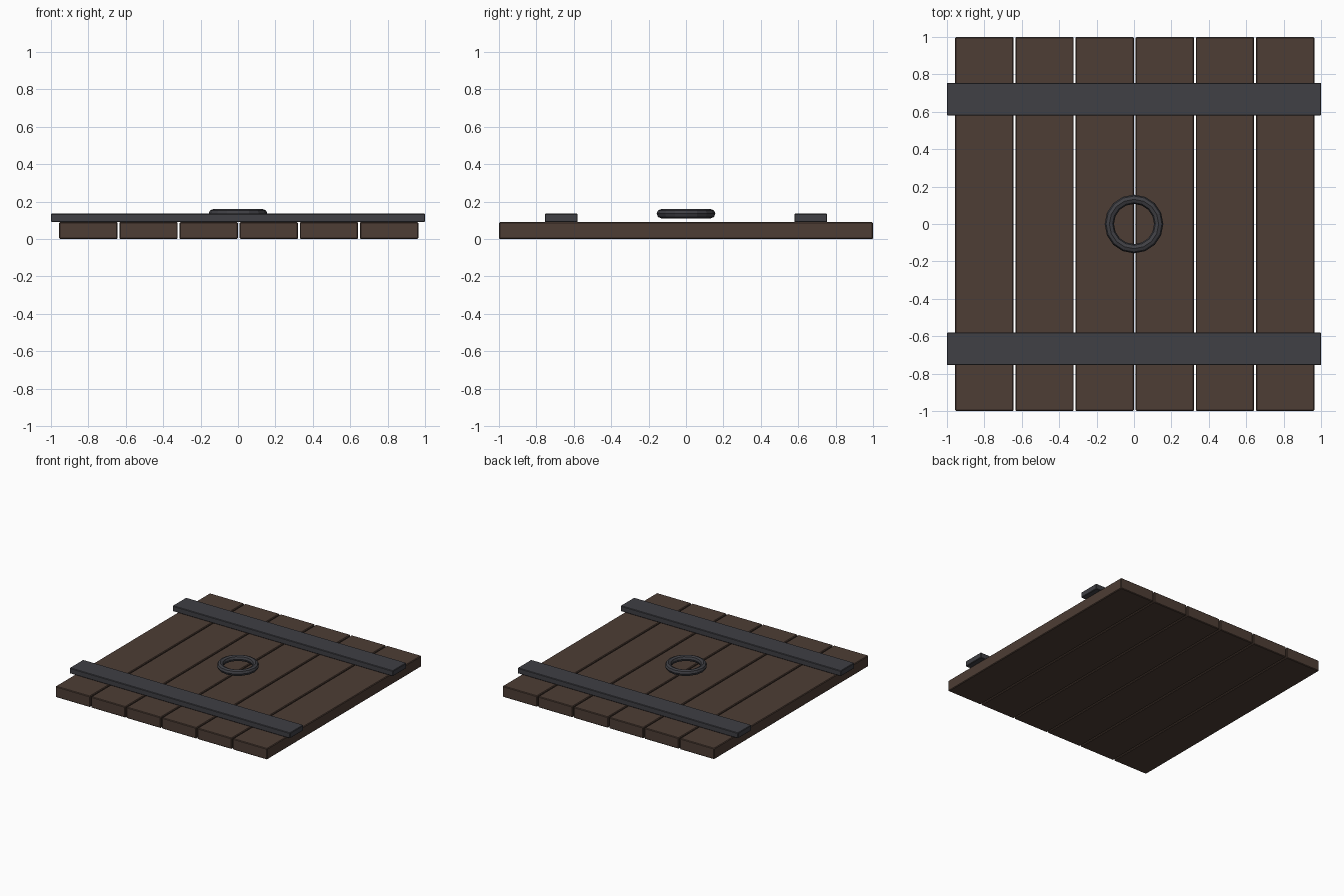
import bpy

if "Cube" in bpy.data.objects:
    bpy.data.objects.remove(bpy.data.objects["Cube"])

def material(name, color):
    m = bpy.data.materials.new(name)
    m.diffuse_color = color
    m.use_nodes = True
    m.node_tree.nodes["Principled BSDF"].inputs["Base Color"].default_value = m.diffuse_color
    return m

wood = material("dark_wood", (0.075, 0.047, 0.035, 1))
iron = material("dark_iron", (0.05, 0.05, 0.058, 1))

def box(name, center, size, mat, bevel):
    bpy.ops.mesh.primitive_cube_add(size=1, location=center)
    ob = bpy.context.object
    ob.name = name
    ob.scale = size
    bpy.ops.object.transform_apply(location=False, rotation=False, scale=True)
    ob.data.materials.append(mat)
    mod = ob.modifiers.new("bevel", 'BEVEL')
    mod.width = bevel
    mod.segments = 1
    return ob

# Six planks side by side
PITCH = 0.3215
for i in range(6):
    x = 0.004 + (i - 2.5) * PITCH
    box(f"plank_{i + 1}", (x, 0, 0.045), (0.312, 2.0, 0.09), wood, 0.005)

# Two iron straps across the planks
for side, label in ((-1, "front"), (1, "back")):
    box(f"{label}_strap", (0, side * 0.667, 0.1125), (2.0, 0.176, 0.045), iron, 0.004)

# Pull ring
bpy.ops.mesh.primitive_torus_add(location=(0, 0, 0.135), major_radius=0.132,
                                 minor_radius=0.025, major_segments=16, minor_segments=8)
ring = bpy.context.object
ring.name = "pull_ring"
ring.data.materials.append(iron)
